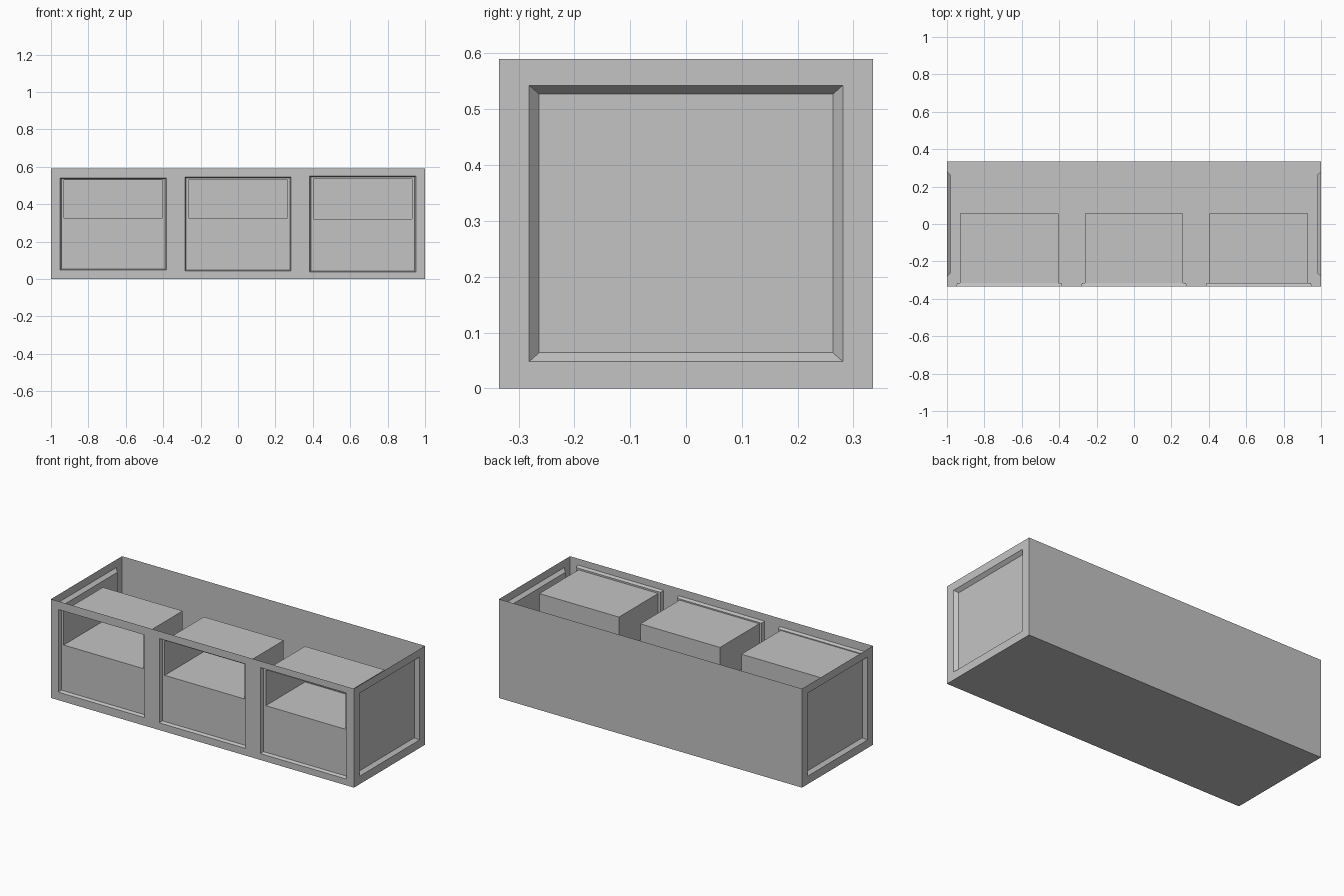
import bpy
import bmesh

cube = bpy.data.objects.get("Cube")
if cube:
    bpy.data.objects.remove(cube, do_unlink=True)

HALF_X, HALF_Y, HEIGHT = 1.0, 0.335, 0.59
RECESS = 0.02

grey = bpy.data.materials.new("plain grey")
grey.use_nodes = True
colour = (0.55, 0.55, 0.55, 1)
grey.diffuse_color = colour
grey.node_tree.nodes["Principled BSDF"].inputs["Base Color"].default_value = colour


# Each wall maps (across, up, inward depth) to model space
def front(u, v, d):
    return (u, d - HALF_Y, v)


def back(u, v, d):
    return (-u, HALF_Y - d, v)


def left(u, v, d):
    return (HALF_X - d, u, v)


def right(u, v, d):
    return (d - HALF_X, -u, v)


def bottom(u, v, d):
    return (u, -v, d)


def stepped_panel(name, wall, steps):
    """Join successive rectangles (u0, u1, v0, v1, depth) and cap the last."""
    bm = bmesh.new()
    loops = []
    for u0, u1, v0, v1, d in steps:
        corners = ((u0, v0), (u1, v0), (u1, v1), (u0, v1))
        loops.append([bm.verts.new(wall(u, v, d)) for u, v in corners])
    for outer, inner in zip(loops, loops[1:]):
        for i in range(4):
            j = (i + 1) % 4
            bm.faces.new((outer[i], outer[j], inner[j], inner[i]))
    bm.faces.new(loops[-1])
    mesh = bpy.data.meshes.new(name)
    bm.to_mesh(mesh)
    bm.free()
    mesh.materials.append(grey)
    obj = bpy.data.objects.new(name, mesh)
    bpy.context.collection.objects.link(obj)


# Plain floor and back, leaving the top open
stepped_panel("floor", bottom, [(-HALF_X, HALF_X, -HALF_Y, HALF_Y, 0)])
stepped_panel("back_wall", back, [(-HALF_X, HALF_X, 0, HEIGHT, 0)])

# End walls with a sloped-edge recess
for name, wall in (("left_end", left), ("right_end", right)):
    stepped_panel(name, wall, [
        (-HALF_Y, HALF_Y, 0, HEIGHT, 0),
        (-0.281, 0.281, 0.048, 0.543, 0),
        (-0.263, 0.263, 0.064, 0.527, RECESS),
    ])

# Three front bays: frame, recessed panel and a deep cubby in its upper part
EDGE = 0.006
for i, name in enumerate(("right_bay", "middle_bay", "left_bay")):
    centre = (i - 1) * 0.667
    grow = i * 0.005
    x0, x1 = centre - 0.284, centre + 0.284
    z0, z1 = 0.048 - grow, 0.541 + grow
    cubby = (centre - 0.263, centre + 0.263, 0.327 - grow / 2, 0.53 + grow / 2)
    stepped_panel(name, front, [
        (-HALF_X + i * 2 / 3, -HALF_X + (i + 1) * 2 / 3, 0, HEIGHT, 0),
        (x0, x1, z0, z1, 0),
        (x0 + EDGE, x1 - EDGE, z0 + EDGE, z1 - EDGE, RECESS),
        (*cubby, RECESS),
        (*cubby, HALF_Y + 0.055),
    ])
